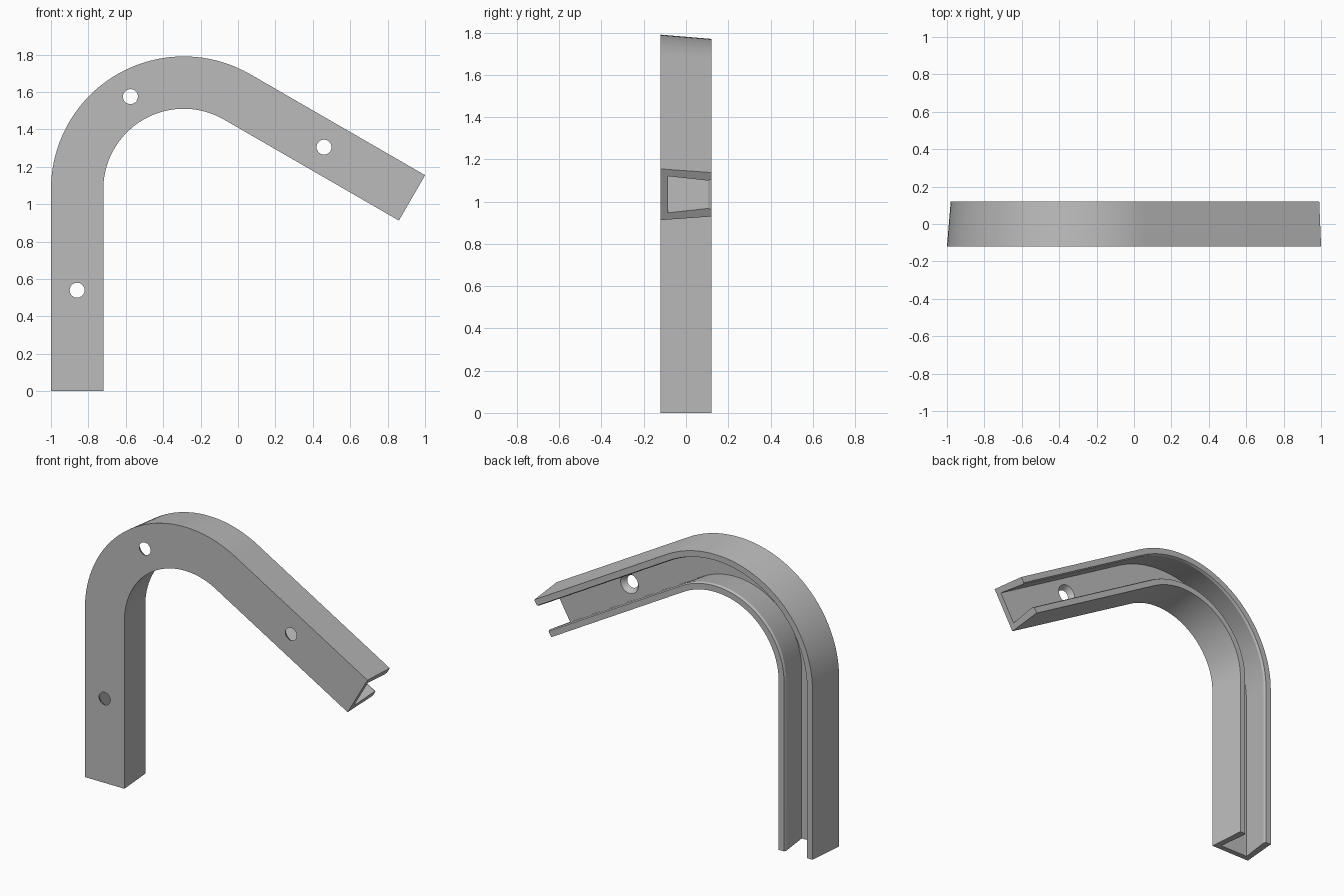
import bpy, bmesh
from math import sin, cos, radians, pi
from mathutils import Vector, Matrix

default = bpy.data.objects.get("Cube")
if default:
    bpy.data.objects.remove(default, do_unlink=True)

# Material
grey = bpy.data.materials.new("plain grey")
grey.use_nodes = True
colour = (0.5, 0.5, 0.5, 1)
grey.diffuse_color = colour
grey.node_tree.nodes["Principled BSDF"].inputs["Base Color"].default_value = colour

FRONT, FLOOR, BACK = -0.12, -0.085, 0.12
CENTRE, RADIUS = Vector((-0.29, 0, 1.08)), 0.57
ARM_LENGTH, SEGMENTS = 1.08, 40


def make_object(name, bm):
    bmesh.ops.recalc_face_normals(bm, faces=bm.faces)
    mesh = bpy.data.meshes.new(name)
    bm.to_mesh(mesh)
    bm.free()
    mesh.materials.append(grey)
    obj = bpy.data.objects.new(name, mesh)
    bpy.context.collection.objects.link(obj)
    return obj


def sweep(bm, rings, closed_profile=True):
    """Skin between vertex rings and cap both ends."""
    loops = [[bm.verts.new(p) for p in ring] for ring in rings]
    for a, b in zip(loops, loops[1:]):
        for i in range(len(a)):
            j = (i + 1) % len(a)
            bm.faces.new((a[i], a[j], b[j], b[i]))
    bm.faces.new(loops[0])
    bm.faces.new(loops[-1])


# Tapered channel section with a small chamfer inside each lip: (offset, depth)
half = [(0.14, FRONT), (0.12, BACK), (0.082, BACK), (0.076, 0.105), (0.1, FLOOR)]
section = half + [(-u, y) for u, y in reversed(half)]

# Path: upright leg, bend, sloping arm
stations = [(Vector((CENTRE.x - RADIUS, 0, 0)), Vector((-1, 0, 0)))]
for i in range(SEGMENTS + 1):
    angle = radians(180 - 120 * i / SEGMENTS)
    outward = Vector((cos(angle), 0, sin(angle)))
    stations.append((CENTRE + outward * RADIUS, outward))
end, outward = stations[-1]
along = Vector((outward.z, 0, -outward.x))
stations.append((end + along * ARM_LENGTH, outward))

bm = bmesh.new()
sweep(bm, [[p + n * u + Vector((0, y, 0)) for u, y in section] for p, n in stations])
channel = make_object("bent_channel", bm)

# Countersunk screw holes, wider on the inside
hole_profile = [(0.04, FRONT - 0.03), (0.04, FRONT), (0.063, FLOOR), (0.073, FLOOR + 0.015)]
for x, z in [(-0.86, 0.54), (-0.575, 1.575), (0.46, 1.305)]:
    bm = bmesh.new()
    sweep(bm, [[Vector((x + r * cos(k * pi / 16), y, z + r * sin(k * pi / 16)))
                for k in range(32)] for r, y in hole_profile])
    cutter = make_object("hole_cutter", bm)
    cutter.hide_render = True
    cut = channel.modifiers.new("screw_hole", 'BOOLEAN')
    cut.operation = 'DIFFERENCE'
    cut.solver = 'EXACT'
    cut.object = cutter
    bpy.ops.object.select_all(action='DESELECT')
    bpy.context.view_layer.objects.active = channel
    channel.select_set(True)
    bpy.ops.object.modifier_apply(modifier=cut.name)
    bpy.data.objects.remove(cutter, do_unlink=True)

bpy.ops.object.shade_smooth_by_angle(angle=radians(20))
